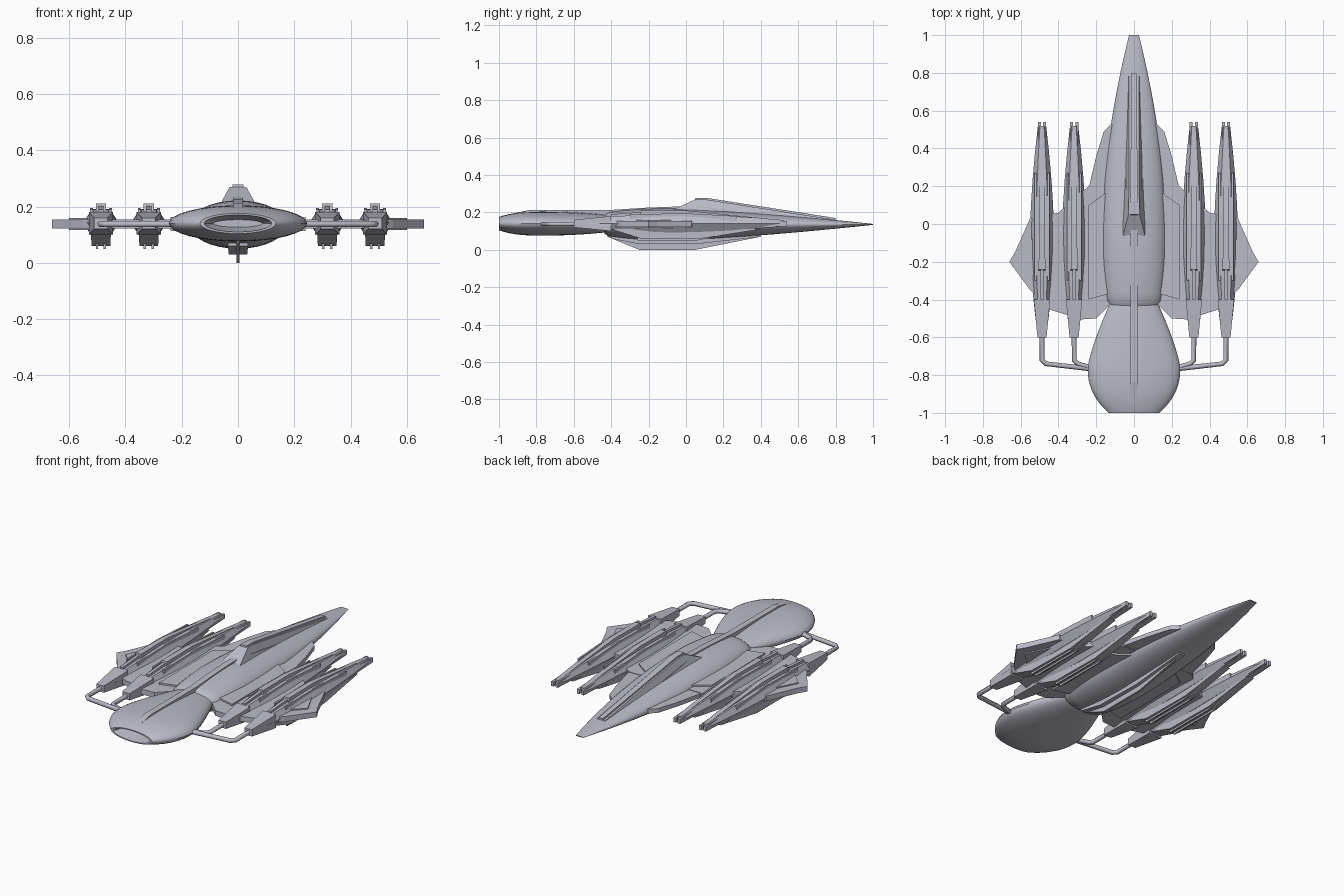
import bpy, bmesh, math

if "Cube" in bpy.data.objects:
    bpy.data.objects.remove(bpy.data.objects["Cube"])

hull_colour = (0.5, 0.5, 0.58, 1)
hull_paint = bpy.data.materials.new("lavender_grey_hull")
hull_paint.use_nodes = True
hull_paint.diffuse_color = hull_colour
hull_paint.node_tree.nodes["Principled BSDF"].inputs["Base Color"].default_value = hull_colour


def place(name, data, mirrored):
    """Add painted geometry to the scene, optionally on both sides."""
    data.materials.append(hull_paint)
    part = bpy.data.objects.new(name, data)
    bpy.context.collection.objects.link(part)
    if mirrored:
        modifier = part.modifiers.new("mirror", "MIRROR")
        modifier.use_mirror_merge = False
    return part


def finish(name, bm, mirrored=False):
    """Turn a bmesh into a painted object."""
    bmesh.ops.recalc_face_normals(bm, faces=bm.faces)
    mesh = bpy.data.meshes.new(name)
    bm.to_mesh(mesh)
    bm.free()
    return place(name, mesh, mirrored)


def smooth(part):
    bpy.ops.object.select_all(action="DESELECT")
    part.select_set(True)
    bpy.context.view_layer.objects.active = part
    bpy.ops.object.shade_smooth_by_angle(angle=math.radians(35))


def polygon(sides):
    """Unit cross-section with the given number of sides."""
    angles = [math.tau * i / sides for i in range(sides)]
    return [(math.cos(a), math.sin(a)) for a in angles]


def spaced(start, end, steps):
    return [start + (end - start) * i / steps for i in range(steps + 1)]


def swell(y, start, peak, end, near, far):
    """Scale along y: full at the peak, falling by (drop, power) each way."""
    if y < peak:
        drop, power = near
        reach = (peak - y) / (peak - start)
    else:
        drop, power = far
        reach = (y - peak) / (end - peak)
    return 1 - drop * reach ** power


def loft(name, stations, section, z, x=0, mirrored=False):
    """Skin a section along y through (y, half width, half height) stations."""
    bm = bmesh.new()
    rings = [[bm.verts.new((x + u * width, y, z + v * height)) for u, v in section]
             for y, width, height in stations]
    for ring, following in zip(rings, rings[1:]):
        for i in range(len(section)):
            bm.faces.new((ring[i - 1], ring[i], following[i], following[i - 1]))
    bm.faces.new(rings[0])
    bm.faces.new(rings[-1])
    return finish(name, bm, mirrored)


def prism(name, width, profile, x=0, taper=1, flare=0, mirrored=False):
    """Side profile of (y, z) points given a half width, tapered to the rear."""
    bm = bmesh.new()
    start = min(y for y, z in profile)
    length = max(y for y, z in profile) - start
    top = max(z for y, z in profile)
    sides = []
    for sign in (-1, 1):
        corners = []
        for y, z in profile:
            scale = 1 + (taper - 1) * (y - start) / length
            corners.append(bm.verts.new((x + sign * scale * (width + flare * (top - z)), y, z)))
        bm.faces.new(corners)
        sides.append(corners)
    left, right = sides
    for i in range(len(profile)):
        bm.faces.new((left[i - 1], left[i], right[i], right[i - 1]))
    finish(name, bm, mirrored)


def plate(name, outline, thickness):
    """Flat panel from a plan outline, centred on the wing height, on both sides."""
    bm = bmesh.new()
    face = bm.faces.new([bm.verts.new((x, y, wing_height - thickness / 2)) for x, y in outline])
    extruded = bmesh.ops.extrude_face_region(bm, geom=[face])["geom"]
    bmesh.ops.translate(bm, vec=(0, 0, thickness),
                        verts=[v for v in extruded if isinstance(v, bmesh.types.BMVert)])
    finish(name, bm, mirrored=True)


def pipe(name, path, radius):
    """Tube along a plan path, on both sides."""
    curve = bpy.data.curves.new(name, "CURVE")
    curve.dimensions = "3D"
    curve.bevel_depth = radius
    curve.bevel_resolution = 1
    curve.use_fill_caps = True
    spline = curve.splines.new("POLY")
    spline.points.add(len(path) - 1)
    for point, (x, y) in zip(spline.points, path):
        point.co = (x, y, wing_height, 1)
    place(name, curve, mirrored=True)


wing_height = 0.138
round_section = polygon(32)

# Forward head, lofted from inside the recessed mouth back to the neck
head_start, head_peak, head_end = -1, -0.76, -0.41
mouth = [(head_start + depth, 0.12 - depth / 3, 0.03 - depth / 6) for depth in (0.1, 0.05, 0)]
head = [(y,
         0.245 * swell(y, head_start, head_peak, head_end, (0.45, 2.4), (0.5, 1.3)),
         0.064 * swell(y, head_start, head_peak, head_end, (0.44, 3), (0.3, 2)))
        for y in spaced(head_start, head_end, 24)]
smooth(loft("head", mouth + head, round_section, wing_height + 0.002))

# Long tapering main hull with a stepped collar at the neck
hull_start, hull_peak, hull_end = -0.41, -0.1, 1
collar = [(hull_start - 0.025, 0.125, 0.05)]
main_hull = [(y,
              0.172 * swell(y, hull_start, hull_peak, hull_end, (0.16, 2), (0.85, 1.9)),
              0.086 * swell(y, hull_start, hull_peak, hull_end, (0.24, 2), (0.97, 1.4)))
             for y in spaced(hull_start, hull_end, 30)]
smooth(loft("main_hull", collar + main_hull, round_section, wing_height - 0.002))

# Dorsal fin, its narrow ridge, root spikes and the rail running over the head
prism("dorsal_fin", 0.033, [(-0.1, 0.2), (0.05, 0.27), (0.1, 0.27), (0.8, 0.16), (0.8, 0.14), (-0.1, 0.14)],
      taper=0.3, flare=0.5)
prism("dorsal_ridge", 0.02, [(0.04, 0.2), (0.05, 0.278), (0.12, 0.276), (0.8, 0.17), (0.8, 0.14)], taper=0.7)
prism("root_spike", 0.006, [(-0.06, 0.2), (0.06, 0.235), (0.3, 0.2)], x=0.04, mirrored=True)
prism("dorsal_rail", 0.018, [(-0.95, 0.17), (-0.95, 0.19), (-0.84, 0.212), (-0.42, 0.212),
                             (-0.2, 0.226), (0.06, 0.235), (0.06, 0.17)])

# Belly fairing and thin keel blade
prism("belly_fairing", 0.036, [(-0.4, 0.1), (-0.4, 0.06), (-0.25, 0.03), (0.05, 0.03), (0.4, 0.07), (0.4, 0.1)],
      taper=0.5)
prism("keel_blade", 0.005, [(-0.42, 0.1), (-0.42, 0.07), (-0.25, 0), (0.05, 0), (0.4, 0.07), (0.4, 0.1)])

# Wings, rear strakes and their raised panels
plate("wing", [(0.1, -0.4), (0.2, -0.5), (0.28, -0.505), (0.44, -0.455), (0.55, -0.35), (0.66, -0.2),
               (0.63, -0.15), (0.55, 0.03), (0.4, 0.06), (0.24, 0.2), (0.1, 0.2)], 0.031)
plate("strake", [(0.06, 0.1), (0.24, 0.19), (0.2, 0.36), (0.16, 0.49), (0.12, 0.53), (0.06, 0.53)], 0.025)
plate("wing_root_panel", [(0.1, -0.36), (0.24, -0.4), (0.24, 0.1), (0.1, 0.2)], 0.05)
plate("wing_tip_panel", [(0.5, -0.3), (0.6, -0.2), (0.5, 0)], 0.044)

# Four weapon pods, each with a feed pipe to the head
pod_start, pod_peak, pod_end = -0.6, -0.08, 0.52
taper_off = (0.66, 1.7)
shell = []
for y in spaced(pod_start, pod_end, 8):
    scale = swell(y, pod_start, pod_peak, pod_end, taper_off, taper_off)
    shell.append((y, 0.064 * scale, 0.057 * scale))

for label, x in (("inner", 0.317), ("outer", 0.487)):
    loft(label + "_pod_shell", shell, polygon(6), wing_height + 0.004, x, mirrored=True)

    def fitting(name, width, profile, offset=0, taper=1):
        prism(label + "_pod_" + name, width, profile, x + offset, taper, mirrored=True)

    fitting("nozzle", 0.024, [(-0.6, 0.12), (-0.6, 0.16), (-0.4, 0.18), (-0.4, 0.1)], taper=1.8)
    fitting("spine", 0.018, [(-0.25, 0.17), (-0.24, 0.21), (0, 0.21), (0.5, 0.16), (0.5, 0.14)], taper=0.5)
    fitting("barrel", 0.009, [(-0.4, 0.17), (-0.4, 0.19), (-0.2, 0.205), (-0.2, 0.17)])
    fitting("belly", 0.036, [(-0.4, 0.11), (-0.24, 0.06), (0.08, 0.06), (0.4, 0.11)], taper=0.6)
    for side in (-1, 1):
        fitting("belly_rail", 0.004, [(-0.26, 0.08), (-0.26, 0.05), (0.06, 0.05), (0.3, 0.1)], side * 0.014)
        fitting("side_rail", 0.005, [(-0.3, 0.16), (-0.3, 0.19), (0, 0.195), (0.27, 0.18), (0.27, 0.15)],
                side * 0.034)
        fitting("tail_prong", 0.008, [(0.4, 0.12), (0.4, 0.16), (0.54, 0.153), (0.54, 0.126)], side * 0.014)

    pipe(label + "_feed_pipe", [(x, -0.58), (x, -0.72), (x - 0.02, -0.74), (0.2, -0.77)], 0.013)
